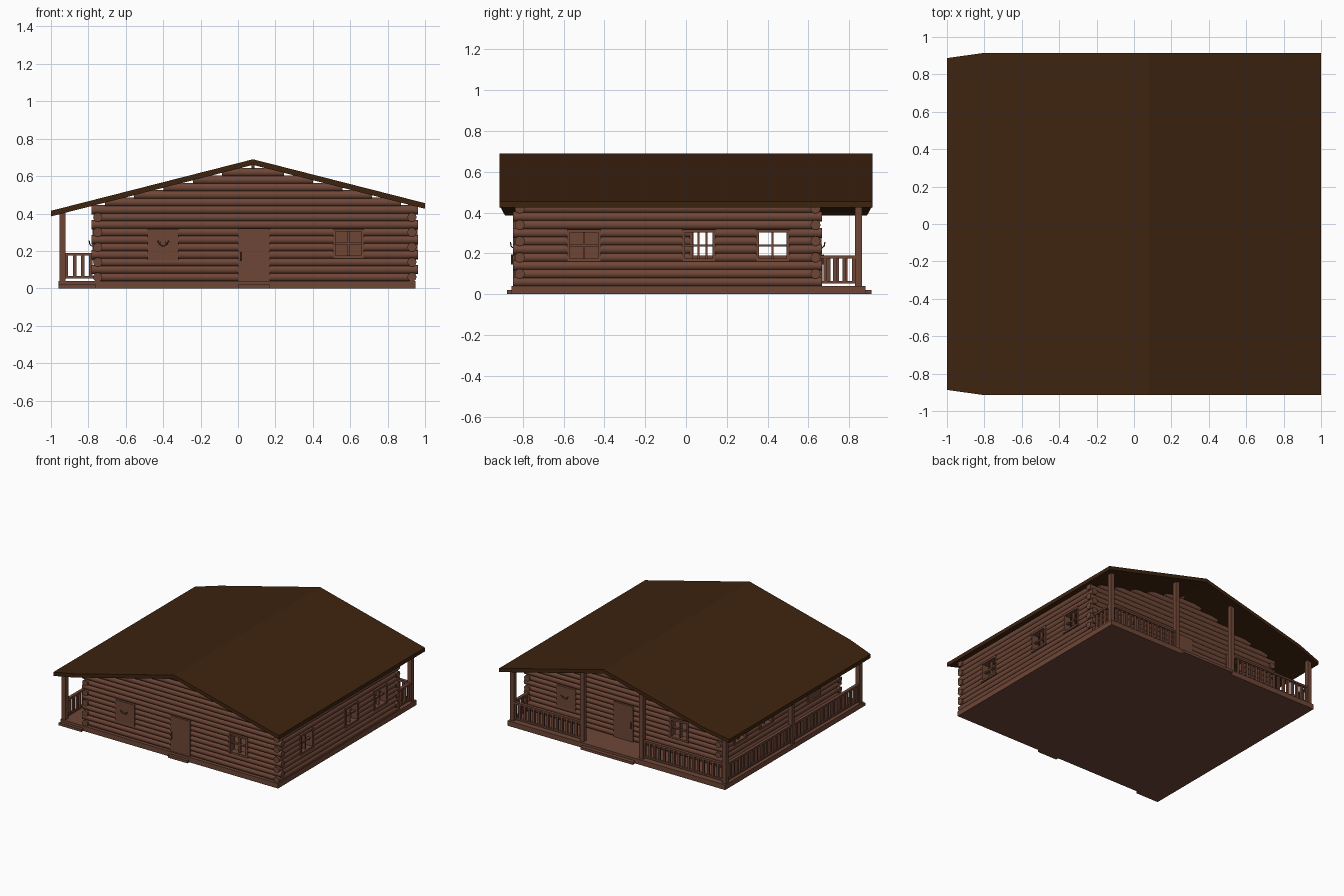
import bpy, bmesh, math
from mathutils import Matrix, Vector

if "Cube" in bpy.data.objects:
    bpy.data.objects.remove(bpy.data.objects["Cube"])


def material(name, col):
    m = bpy.data.materials.new(name)
    m.diffuse_color = (*col, 1)
    m.use_nodes = True
    m.node_tree.nodes["Principled BSDF"].inputs["Base Color"].default_value = m.diffuse_color
    return m


WOOD = material("log brown", (0.158, 0.062, 0.038))
ROOF = material("dark roof brown", (0.048, 0.017, 0.005))


def finish(name, bm, mat, smooth=False):
    me = bpy.data.meshes.new(name)
    bmesh.ops.recalc_face_normals(bm, faces=bm.faces)
    for f in bm.faces:
        f.smooth = smooth and len(f.verts) == 4
    bm.to_mesh(me)
    bm.free()
    me.materials.append(mat)
    if smooth:
        me.set_sharp_from_angle(angle=math.radians(40))
    ob = bpy.data.objects.new(name, me)
    bpy.context.collection.objects.link(ob)
    return ob


def add_box(bm, x0, x1, y0, y1, z0, z1):
    m = Matrix.Translation(((x0 + x1) / 2, (y0 + y1) / 2, (z0 + z1) / 2)) @ \
        Matrix.Diagonal((x1 - x0, y1 - y0, z1 - z0, 1))
    bmesh.ops.create_cube(bm, size=1, matrix=m)


def box(name, *dims, mat=WOOD):
    bm = bmesh.new()
    add_box(bm, *dims)
    return finish(name, bm, mat)


def add_rod(bm, p, q, r, n=12):
    p, q = Vector(p), Vector(q)
    d = q - p
    m = Matrix.Translation((p + q) / 2) @ d.to_track_quat('Z', 'Y').to_matrix().to_4x4()
    bmesh.ops.create_cone(bm, cap_ends=True, segments=n, radius1=r, radius2=r,
                          depth=d.length, matrix=m)


RIDGE_X, RIDGE_Z, SLOPE, THICK = 0.08, 0.69, 0.255, 0.03
XL, XR, YF, YB = -0.75, 0.93, -0.815, 0.635   # wall centre lines
R = 0.0245


def roof_under(x):
    return RIDGE_Z - SLOPE * abs(x - RIDGE_X) - THICK


def place(axis, fixed, t, z):
    return (t, fixed, z) if axis == 'x' else (fixed, t, z)


# Log walls, with rows broken at door and window openings
def log_wall(name, axis, fixed, openings, gable):
    lo, hi = (XL, XR) if axis == 'x' else (YF, YB)
    bm = bmesh.new()
    rows = 16 if gable else 10
    for i in range(rows):
        z = 0.06 + 0.04 * i
        passing = (i % 2 == 1) == (axis == 'x')
        a, b = (lo - 0.033, hi + 0.033) if passing else (lo, hi)
        if i > 9:                       # gable rows follow the roof slope
            w = (RIDGE_Z - THICK - z + 0.002) / SLOPE
            a, b = max(a, RIDGE_X - w), min(b, RIDGE_X + w)
        start = a
        for c, w, z0, z1 in sorted(openings):
            if z0 < z < z1:
                add_rod(bm, place(axis, fixed, start, z), place(axis, fixed, c - w / 2 + 0.005, z), R)
                start = c + w / 2 - 0.005
        add_rod(bm, place(axis, fixed, start, z), place(axis, fixed, b, z), R)
    finish(name, bm, WOOD, smooth=True)


def span_box(bm, axis, fixed, t0, t1, depth, z0, z1):
    if axis == 'x':
        add_box(bm, t0, t1, fixed - depth, fixed + depth, z0, z1)
    else:
        add_box(bm, fixed - depth, fixed + depth, t0, t1, z0, z1)


# Window: open frame with a cross of glazing bars
def window(name, axis, fixed, c, w=0.165, z0=0.16, z1=0.318):
    bm = bmesh.new()
    h, f, b = w / 2, 0.015, 0.005
    for s in (-1, 1):
        e = sorted((c + s * h, c + s * (h - f)))
        span_box(bm, axis, fixed, e[0], e[1], 0.029, z0, z1)
    span_box(bm, axis, fixed, c - h, c + h, 0.028, z0, z0 + f)
    span_box(bm, axis, fixed, c - h, c + h, 0.028, z1 - f, z1)
    zm = (z0 + z1) / 2
    span_box(bm, axis, fixed, c - b, c + b, 0.012, z0, z1)
    span_box(bm, axis, fixed, c - h, c + h, 0.011, zm - b, zm + b)
    finish(name, bm, WOOD)


# Board panel carrying a pair of antlers
def trophy(name, axis, fixed, out, c):
    bm = bmesh.new()
    span_box(bm, axis, fixed, c - 0.083, c + 0.083, 0.029, 0.15, 0.318)
    finish(name + "_board", bm, WOOD)
    bm = bmesh.new()
    o = fixed + out * 0.03
    for s in (-1, 1):
        pts = [(0, 0, 0.225), (0.018, 0.012, 0.235), (0.03, 0.016, 0.255)]
        pts = [place(axis, o + out * d, c + s * t, z) for t, d, z in pts]
        add_rod(bm, pts[0], pts[1], 0.003, 6)
        add_rod(bm, pts[1], pts[2], 0.003, 6)
        add_rod(bm, pts[1], place(axis, o + out * 0.016, c + s * 0.012, 0.25), 0.002, 6)
    finish(name + "_antlers", bm, WOOD)


WIN = (0.165, 0.155, 0.318)
DOOR = (0.085, 0.17, 0.02, 0.318)
front_windows, back_windows = (0.59,), (-0.4,)
right_windows, left_windows = (-0.5, 0.062, 0.425), (0.1, 0.425)
walls = [("front", 'x', YF, -1, front_windows, -0.4, True),
         ("back", 'x', YB, 1, back_windows, 0.59, True),
         ("left", 'y', XL, -1, left_windows, -0.5, False),
         ("right", 'y', XR, 1, right_windows, None, False)]
for name, axis, fixed, out, wins, panel, gable in walls:
    holes = [(c, *WIN) for c in wins]
    if panel is not None:
        holes.append((panel, *WIN))
        trophy(name + "_trophy", axis, fixed, out, panel)
    if gable:
        holes.append(DOOR)
        # Door with handle
        box(name + "_door", 0, 0.17, fixed - 0.029, fixed + 0.029, 0.03, 0.32)
        bm = bmesh.new()
        y = fixed + out * 0.038
        add_rod(bm, (0.014, y, 0.145), (0.014, y, 0.195), 0.004, 8)
        for z in (0.15, 0.19):
            add_rod(bm, (0.014, y, z), (0.014, fixed + out * 0.025, z), 0.003, 8)
        finish(name + "_door_handle", bm, WOOD)
    log_wall(name + "_log_wall", axis, fixed, holes, gable)
    for i, c in enumerate(wins):
        window(f"{name}_window_{i + 1}", axis, fixed, c)

# Floor base and steps
box("deck_base", -0.96, 0.95, -0.855, 0.88, 0, 0.04)
box("front_door_step", 0, 0.17, -0.878, -0.85, 0, 0.02)
box("side_porch_step", -0.96, -0.76, -0.878, -0.85, 0, 0.02)
box("back_porch_step", -0.17, 0.29, 0.875, 0.91, 0, 0.02)

# Porch posts
PX, PY = -0.938, 0.845
back_posts, side_posts = (0.925, 0.31, -0.21, PX), (0.02, -0.83)
for i, (x, y) in enumerate([(x, PY) for x in back_posts] + [(PX, y) for y in side_posts]):
    box(f"porch_post_{i + 1}", x - 0.017, x + 0.017, y - 0.017, y + 0.017, 0.04, roof_under(x) + 0.006)


# Railings with balusters
def railing(name, axis, fixed, t0, t1):
    bm = bmesh.new()
    span_box(bm, axis, fixed, t0, t1, 0.012, 0.175, 0.19)
    span_box(bm, axis, fixed, t0, t1, 0.009, 0.052, 0.065)
    n = max(2, round((t1 - t0) / 0.042))
    for i in range(n):
        t = t0 + (i + 0.5) * (t1 - t0) / n
        span_box(bm, axis, fixed, t - 0.009, t + 0.009, 0.007, 0.06, 0.18)
    finish(name, bm, WOOD)


railing("back_railing_right", 'x', PY, 0.31, 0.925)
railing("back_railing_left", 'x', PY, PX, -0.21)
railing("side_railing_rear", 'y', PX, 0.02, PY)
railing("side_railing_front", 'y', PX, -0.83, 0.02)
railing("right_end_railing", 'y', 0.925, 0.66, PY)

# Roof slab: tapered in at the left porch eave
bm = bmesh.new()
rings = []
for x, hy in ((1, 0.915), (RIDGE_X, 0.915), (-0.8, 0.915), (-1, 0.887)):
    z = RIDGE_Z - SLOPE * abs(x - RIDGE_X)
    rings.append([bm.verts.new((x, y, zz)) for y, zz in
                  ((-hy, z), (hy, z), (hy, z - THICK), (-hy, z - THICK))])
for a, b in zip(rings, rings[1:]):
    for k in range(4):
        bm.faces.new((a[k], a[(k + 1) % 4], b[(k + 1) % 4], b[k]))
bm.faces.new(rings[0])
bm.faces.new(rings[-1])
finish("roof", bm, ROOF)
